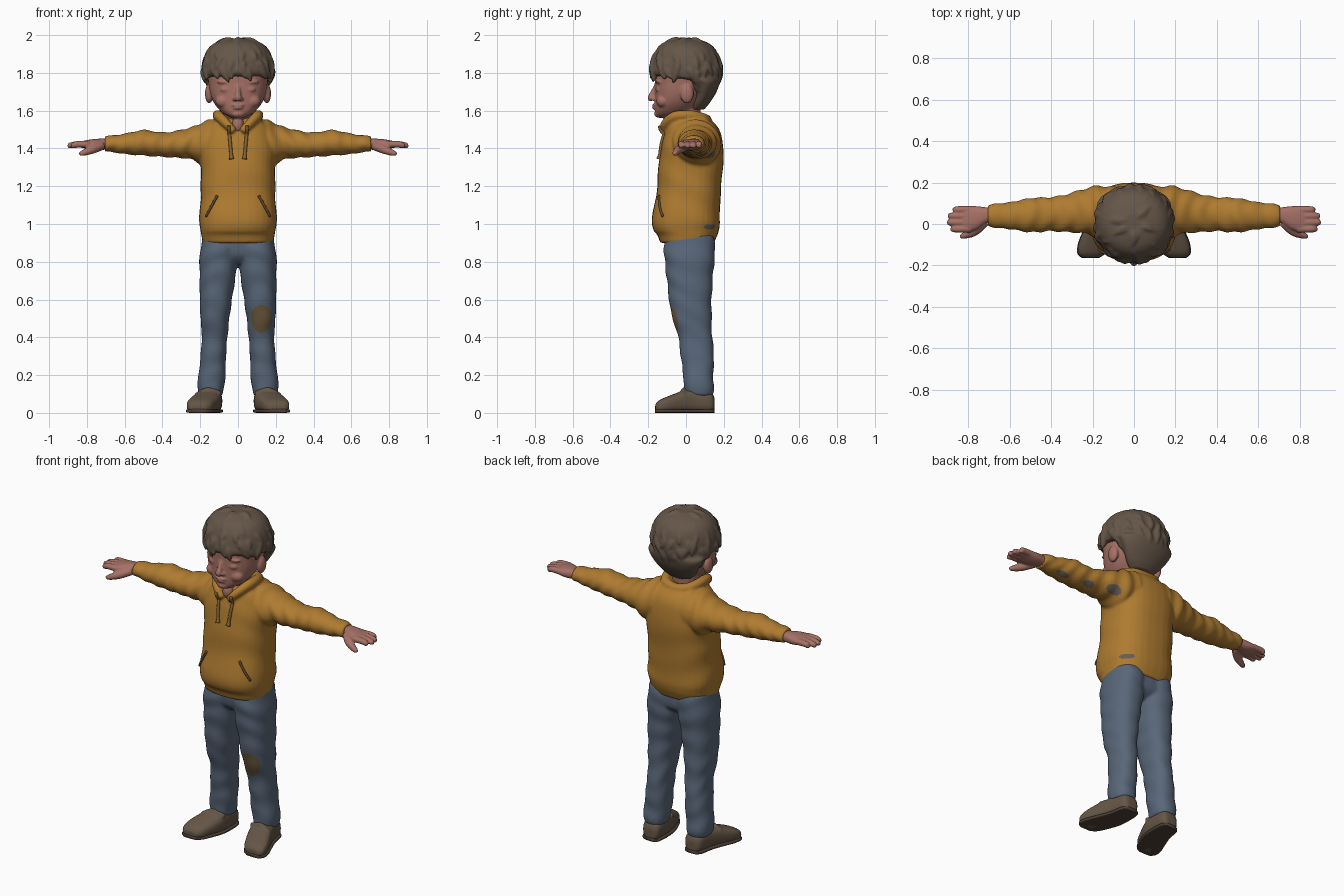
import bpy, bmesh, math, random
from mathutils import Vector, Matrix, Quaternion
from mathutils.bvhtree import BVHTree

random.seed(4)
if "Cube" in bpy.data.objects:
    bpy.data.objects.remove(bpy.data.objects["Cube"])


def material(name, *rgb):
    mat = bpy.data.materials.new(name)
    mat.use_nodes = True
    mat.diffuse_color = (*rgb, 1)
    mat.node_tree.nodes["Principled BSDF"].inputs["Base Color"].default_value = (*rgb, 1)
    return mat


MUSTARD = material("mustard cloth", .43, .2, .03)
CORD = material("dark mustard cord", .24, .12, .03)
SLIT = material("pocket shadow brown", .12, .065, .022)
DENIM = material("blue denim", .1, .135, .19)
PATCH = material("brown patch", .14, .095, .045)
SCUFF = material("grey scuff", .14, .11, .085)
SKIN = material("skin", .38, .165, .13)
HAIR = material("brown hair", .13, .092, .065)
SHOE = material("brown shoe", .13, .093, .062)
SOLE = material("dark sole", .075, .052, .036)


def smooth_rows(rows, steps):
    """Catmull-Rom interpolation of rows of any length."""
    out = []
    for i in range(len(rows) - 1):
        a, b, c, d = (rows[max(0, min(len(rows) - 1, i + k))] for k in (-1, 0, 1, 2))
        for s in range(steps):
            t = s / steps
            out.append([q + t / 2 * (r - p + t * (2 * p - 5 * q + 4 * r - e + t * (3 * (q - r) + e - p)))
                        for p, q, r, e in zip(a, b, c, d)])
    return out + [list(rows[-1])]


def skin_rings(bm, rings):
    """Bridge closed rings of points and cap both ends."""
    loops = [[bm.verts.new(p) for p in ring] for ring in rings]
    n = len(loops[0])
    for low, high in zip(loops, loops[1:]):
        for i in range(n):
            bm.faces.new((low[i], low[(i + 1) % n], high[(i + 1) % n], high[i]))
    bm.faces.new(loops[0])
    bm.faces.new(loops[-1])


def loft(bm, rows, axis="z", power=2.0, wrinkle=0, pitch=1, steps=6, sides=32):
    """Rows are (position, low u, high u, low v, high v) along the axis."""
    order = {"x": (1, 2, 0), "y": (0, 2, 1), "z": (0, 1, 2)}[axis]
    rings = []
    for w, u0, u1, v0, v1 in smooth_rows(rows, steps):
        ring = []
        for i in range(sides):
            a = math.tau * i / sides
            k = 1 + wrinkle * math.sin(pitch * w + 2 * math.sin(a) + math.cos(2 * a + w * 9))
            c, s = (math.copysign(abs(f) ** (2 / power), f) for f in (math.cos(a), math.sin(a)))
            p = Vector()
            p[order[0]] = (u0 + u1) / 2 + k * c * (u1 - u0) / 2
            p[order[1]] = (v0 + v1) / 2 + k * s * (v1 - v0) / 2
            p[order[2]] = w
            ring.append(p)
        rings.append(ring)
    skin_rings(bm, rings)


def mid(w, half, v0, v1):
    """Row of a loft that is symmetric left to right."""
    return (w, -half, half, v0, v1)


def sweep(bm, points, sides=12, steps=5):
    """Round tube through points given as (x, y, z, radius)."""
    path = smooth_rows(points, steps)
    spots = [Vector(p[:3]) for p in path]
    turn, last, rings = Quaternion(), Vector((0, 0, 1)), []
    for i, p in enumerate(path):
        tangent = (spots[min(i + 1, len(spots) - 1)] - spots[max(i - 1, 0)]).normalized()
        turn, last = last.rotation_difference(tangent) @ turn, tangent
        rings.append([spots[i] + turn @ Vector((math.cos(a), math.sin(a), 0)) * p[3]
                      for a in (math.tau * k / sides for k in range(sides))])
    skin_rings(bm, rings)


def ball(bm, centre, radii):
    matrix = Matrix.Translation(centre) @ Matrix.Diagonal((*radii, 1))
    bmesh.ops.create_icosphere(bm, subdivisions=3, radius=1, matrix=matrix)


def mirror(bm):
    """Copy everything made so far to the other side."""
    copy = bmesh.ops.duplicate(bm, geom=bm.verts[:] + bm.edges[:] + bm.faces[:])["geom"]
    for v in copy:
        if isinstance(v, bmesh.types.BMVert):
            v.co.x = -v.co.x


def finish(bm, name, mats, voxel=0, relax=0):
    """Make the object; with a voxel size its parts are fused into one skin."""
    bmesh.ops.recalc_face_normals(bm, faces=bm.faces)
    mesh = bpy.data.meshes.new(name)
    bm.to_mesh(mesh)
    bm.free()
    obj = bpy.data.objects.new(name, mesh)
    bpy.context.collection.objects.link(obj)
    if voxel:
        fuse = obj.modifiers.new("fuse", "REMESH")
        fuse.mode, fuse.voxel_size = "VOXEL", voxel
        soft = obj.modifiers.new("soften", "SMOOTH")
        soft.factor, soft.iterations = .5, relax
        graph = bpy.context.evaluated_depsgraph_get()
        obj.data = bpy.data.meshes.new_from_object(obj.evaluated_get(graph))
        obj.modifiers.clear()
        obj.data.name = name
    obj.data.materials.clear()
    for mat in mats:
        obj.data.materials.append(mat)
    obj.data.shade_smooth()
    return obj


def paint(obj, centre, radii):
    """Give faces inside an ellipsoid the second material."""
    for face in obj.data.polygons:
        if sum(((p - c) / r) ** 2 for p, c, r in zip(face.center, centre, radii)) < 1:
            face.material_index = 1


# Hoodie: sleeves and collar mirrored, then the body
bm = bmesh.new()
loft(bm, [(.1, -.08, .18, 1.31, 1.565), (.17, -.07, .185, 1.3, 1.545), (.24, -.045, .17, 1.34, 1.515),
          (.32, -.04, .145, 1.35, 1.495), (.4, -.035, .13, 1.355, 1.485), (.5, -.04, .125, 1.362, 1.498),
          (.6, -.025, .105, 1.37, 1.478), (.66, -.02, .1, 1.38, 1.47), (.705, -.01, .09, 1.383, 1.465)],
     "x", wrinkle=.045, pitch=75)
sweep(bm, [(.02, -.12, 1.49, .018), (.06, -.11, 1.53, .024), (.1, -.06, 1.57, .027),
           (.105, .02, 1.575, .028), (.07, .09, 1.56, .028), (0, .11, 1.55, .028)])
mirror(bm)
loft(bm, [mid(.9, .185, -.135, .15), mid(.94, .195, -.15, .165), mid(.965, .2, -.172, .172),
          mid(1.01, .206, -.182, .18), mid(1.1, .2, -.168, .18), mid(1.2, .197, -.152, .187),
          mid(1.32, .198, -.145, .197), mid(1.42, .2, -.128, .197), mid(1.5, .175, -.108, .175),
          mid(1.55, .125, -.085, .135), mid(1.565, .09, -.06, .1)], power=2.5, wrinkle=.01, pitch=38)
hoodie = finish(bm, "hoodie", [MUSTARD, SCUFF], .008, 5)
for centre, radii in (((.25, .13, 1.37), (.05, .03, .03)), ((.4, .09, 1.37), (.035, .025, .02)),
                      ((.57, .07, 1.38), (.045, .02, .02)), ((.16, .13, .985), (.05, .04, .015))):
    paint(hoodie, centre, radii)
surface = BVHTree.FromPolygons([v.co for v in hoodie.data.vertices], [p.vertices for p in hoodie.data.polygons])


def on_front(x, z, radius):
    """Point on the front of the hoodie for a tube of this radius."""
    hit = surface.ray_cast(Vector((x, -1, z)), Vector((0, 1, 0)))[0]
    return (x, hit.y - radius * .4, z, radius)


# Drawstrings with knotted ends, and pocket openings
bm = bmesh.new()
sweep(bm, [on_front(.05 - .002 * i, 1.52 - .022 * i, .013 if i == 8 else .009) for i in range(9)], steps=3)
mirror(bm)
finish(bm, "drawstrings", [CORD])
bm = bmesh.new()
sweep(bm, [on_front(.11 + .012 * i, 1.15 - .022 * i, .007) for i in range(6)], steps=3)
mirror(bm)
finish(bm, "pocket_openings", [SLIT])

# Jeans: two legs fused with the seat
bm = bmesh.new()
loft(bm, [(.09, .082, .207, .0, .142), (.13, .076, .213, -.012, .148), (.2, .066, .21, -.015, .144),
          (.3, .064, .198, -.028, .148), (.42, .054, .192, -.045, .138), (.52, .043, .2, -.078, .135),
          (.65, .024, .203, -.095, .138), (.78, .004, .204, -.11, .148), (.86, 0, .2, -.117, .155),
          (.94, 0, .187, -.11, .145)], power=2.3, wrinkle=.025, pitch=48)
mirror(bm)
loft(bm, [mid(.79, .05, -.06, .09), mid(.84, .17, -.1, .14), mid(.94, .18, -.11, .14)], power=2.5)
jeans = finish(bm, "jeans", [DENIM, PATCH], .008, 5)
paint(jeans, (.125, -.07, .495), (.06, .06, .08))

# Shoes turned slightly outward, with thin soles
shoe = [(.152, .11, .17, .01, .075), (.13, .088, .195, .002, .11), (.05, .083, .212, 0, .125),
        (-.02, .09, .238, 0, .115), (-.09, .115, .266, 0, .09), (-.14, .14, .271, 0, .068),
        (-.163, .17, .25, .008, .045)]
bm = bmesh.new()
loft(bm, shoe, "y", power=2.8)
sweep(bm, [(.09, .0, .1, .014), (.16, -.01, .12, .016), (.225, -.02, .09, .014)])
mirror(bm)
finish(bm, "shoes", [SHOE], .007, 4)
bm = bmesh.new()
loft(bm, [(y, a - .003, b + .003, 0, .02) for y, a, b, low, high in shoe], "y", power=5)
mirror(bm)
finish(bm, "soles", [SOLE])

# Hands: palm, four fingers and thumb
bm = bmesh.new()
loft(bm, [(.66, .008, .075, 1.395, 1.45), (.71, .005, .08, 1.393, 1.452), (.76, -.028, .086, 1.39, 1.45),
          (.81, -.038, .086, 1.4, 1.442), (.835, -.032, .08, 1.405, 1.435)], "x", power=2.4)
for y, tip in ((-.024, .885), (.008, .902), (.039, .898), (.069, .875)):
    sweep(bm, [(.79, y, 1.422, .018), (.85, y, 1.422, .0175), (tip - .01, y, 1.415, .015), (tip, y, 1.414, .007)])
sweep(bm, [(.72, .01, 1.415, .024), (.77, -.035, 1.395, .023), (.82, -.056, 1.376, .016), (.84, -.06, 1.37, .008)])
mirror(bm)
finish(bm, "hands", [SKIN], .005, 3)

# Head: ears, eyelids, brows, cheeks and nostrils mirrored, then skull, nose, lips and neck
bm = bmesh.new()
ball(bm, (.153, .005, 1.69), (.022, .036, .052))
ball(bm, (.062, -.142, 1.712), (.032, .02, .017))
ball(bm, (.065, -.138, 1.752), (.045, .024, .012))
ball(bm, (.075, -.122, 1.65), (.045, .035, .035))
ball(bm, (.017, -.17, 1.662), (.013, .016, .011))
mirror(bm)
loft(bm, [mid(1.562, .03, -.145, -.07), mid(1.585, .078, -.162, .01), mid(1.63, .12, -.165, .06),
          mid(1.68, .144, -.165, .1), mid(1.74, .156, -.165, .13), mid(1.82, .16, -.16, .14),
          mid(1.9, .12, -.1, .1)], power=2.25)
sweep(bm, [(0, -.158, 1.735, .011), (0, -.175, 1.695, .014), (0, -.184, 1.668, .02), (0, -.178, 1.655, .012)])
ball(bm, (0, -.165, 1.629), (.035, .016, .008))
ball(bm, (0, -.164, 1.614), (.027, .016, .008))
ball(bm, (0, -.145, 1.583), (.035, .024, .02))
loft(bm, [mid(1.46, .08, -.07, .08), mid(1.56, .075, -.085, .075), mid(1.64, .075, -.09, .08)])
ball(bm, (0, -.09, 1.525), (.032, .035, .045))
finish(bm, "head", [SKIN], .006, 3)

# Hair: a full cap covered with rows of overlapping locks
bm = bmesh.new()
loft(bm, [mid(1.605, .07, .02, .095), mid(1.64, .11, .025, .125), mid(1.7, .15, .03, .162),
          mid(1.755, .178, .0, .18), mid(1.785, .187, -.175, .183), mid(1.85, .188, -.18, .184),
          mid(1.92, .165, -.155, .16), mid(1.96, .12, -.115, .115), mid(1.982, .05, -.05, .05)])
for row, (tilt, count) in enumerate(((.2, 5), (.55, 9), (.9, 13), (1.2, 16), (1.45, 20), (1.7, 20), (1.95, 20))):
    for i in range(count):
        angle = math.tau * (i + row * .5 + random.uniform(-.3, .3)) / count
        if tilt > 1.5 and math.sin(angle) < .2:
            continue
        swirl, drop = random.uniform(-.2, .3), random.uniform(.36, .55)
        lock = []
        for step, (reach, radius) in enumerate(((.83, .03), (.93, .029), (1, .019), (1.07, .004))):
            a, t = angle + swirl * step / 3, tilt + drop * step / 3
            lock.append((.185 * reach * math.sin(t) * math.cos(a), .182 * reach * math.sin(t) * math.sin(a),
                         1.815 + .168 * reach * math.cos(t), radius))
        sweep(bm, lock, sides=8, steps=3)
finish(bm, "hair", [HAIR], .007, 1)
